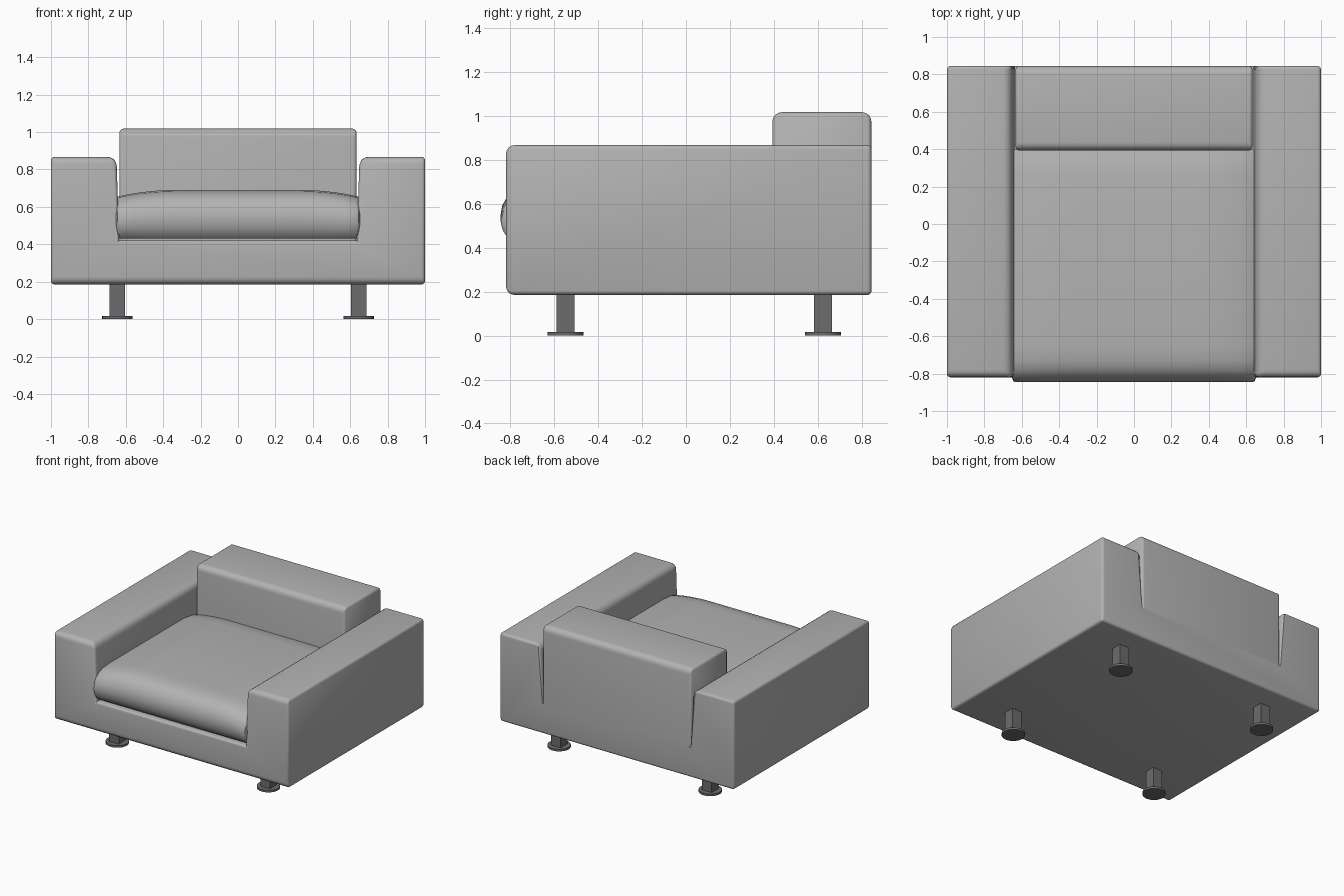
import bpy, bmesh, math
from mathutils import Vector

if "Cube" in bpy.data.objects:
    bpy.data.objects.remove(bpy.data.objects["Cube"])


def material(name, value):
    m = bpy.data.materials.new(name)
    m.use_nodes = True
    colour = (value, value, value, 1)
    m.diffuse_color = colour
    m.node_tree.nodes["Principled BSDF"].inputs["Base Color"].default_value = colour
    return m


upholstery = material("grey upholstery", 0.45)
metal = material("dark metal", 0.15)


def finish(bm, name, mat, bevel=None):
    """Turn bm into an object; bevel(mid, direction) gives each edge's radius."""
    bmesh.ops.recalc_face_normals(bm, faces=bm.faces[:])
    if bevel:
        layer = bm.edges.layers.float.new("bevel_weight_edge")
        for e in bm.edges:
            a, b = (v.co for v in e.verts)
            e[layer] = bevel((a + b) / 2, (b - a).normalized()) / 0.05
    mesh = bpy.data.meshes.new(name)
    bm.to_mesh(mesh)
    bm.free()
    mesh.materials.append(mat)
    obj = bpy.data.objects.new(name, mesh)
    bpy.context.collection.objects.link(obj)
    bpy.ops.object.select_all(action="DESELECT")
    obj.select_set(True)
    bpy.context.view_layer.objects.active = obj
    if bevel:
        mod = obj.modifiers.new("soft edges", "BEVEL")
        mod.limit_method = "WEIGHT"
        mod.width = 0.05
        mod.segments = 4
        bpy.ops.object.modifier_apply(modifier=mod.name)
    bpy.ops.object.shade_smooth_by_angle(angle=math.radians(35))
    return obj


def loft(sections):
    """Skin rings of points with equal counts and cap both ends."""
    bm = bmesh.new()
    rings = [[bm.verts.new(p) for p in s] for s in sections]
    for r, s in zip(rings, rings[1:]):
        for i in range(len(r)):
            j = (i + 1) % len(r)
            bm.faces.new((r[i], r[j], s[j], s[i]))
    bm.faces.new(rings[0])
    bm.faces.new(rings[-1])
    return bm


FRONT, BACK, FLOOR = -0.82, 0.845, 0.42

# Base and both arms, one U-shaped profile run from front to back
half = [(1, 0.185), (1, 0.868), (0.65, 0.868), (0.635, FLOOR)]
outline = half + [(-x, z) for x, z in reversed(half)]


def frame_bevel(mid, d):
    inner = abs(mid.x) < 0.66
    if abs(d.y) > 0.9:                      # edges running front to back
        if mid.z < 0.2:
            return 0.02
        return 0 if mid.z < 0.5 else (0.05 if inner else 0.02)
    if mid.y > 0:                           # rear outline
        return 0 if inner and 0.3 < mid.z < 0.5 else 0.02
    if abs(d.x) > 0.9:                      # front horizontals
        return 0.02 if 0.3 < mid.z < 0.5 else 0.04
    return 0.02


finish(loft([[(x, y, z) for x, z in outline] for y in (FRONT, BACK)]),
       "base_and_arms", upholstery, frame_bevel)

# Backrest block, standing flush on the rear of the base
rest = [(0.393, FLOOR), (BACK, FLOOR), (BACK, 1.018), (0.393, 1.018)]


def rest_bevel(mid, d):
    if mid.z < 0.5:
        return 0
    return 0.045 if abs(d.x) > 0.9 else 0.02


finish(loft([[(x, y, z) for y, z in rest] for x in (-0.633, 0.633)]),
       "backrest", upholstery, rest_bevel)

# Seat cushion: rolled front, crowned top, softly bulging ends
side = [(0.40, 0.43), (-0.79, 0.43), (-0.815, 0.45), (-0.836, 0.49),
        (-0.846, 0.54), (-0.838, 0.59), (-0.815, 0.635), (-0.78, 0.665),
        (-0.73, 0.683), (-0.65, 0.69), (0.26, 0.69), (0.34, 0.678), (0.40, 0.66)]
centre = Vector((-0.22, 0.545))


def cushion_section(x):
    t = max(0, (abs(x) - 0.34) / 0.30)
    crown = 1 - 0.13 * t ** 2
    ring = []
    for y, z in side:
        ring.append(Vector((x, y, 0.43 + (z - 0.43) * crown)))
    return ring


def cushion_end(sign, x, shrink):
    ring = cushion_section(sign * 0.635)
    for p in ring:
        p.x = sign * x
        p.y += shrink if p.y < centre.x else -shrink
        p.z += (centre.y - p.z) * shrink * 8
    return ring


ends = [(0.656, 0.05), (0.652, 0.022), (0.645, 0.006)]
sections = [cushion_end(-1, *e) for e in ends]
sections += [cushion_section(-0.635 + 1.27 * i / 20) for i in range(21)]
sections += [cushion_end(1, *e) for e in reversed(ends)]
finish(loft(sections), "seat_cushion", upholstery)

# Four legs: square post on a round foot plate
for x, side_name in ((-0.645, "right"), (0.645, "left")):
    for y, end_name in ((-0.55, "front"), (0.625, "rear")):
        bm = bmesh.new()
        post = bmesh.ops.create_cube(bm, size=1)["verts"]
        bmesh.ops.scale(bm, vec=(0.082, 0.082, 0.18), verts=post)
        bmesh.ops.translate(bm, vec=(x, y, 0.105), verts=post)
        foot = bmesh.ops.create_cone(bm, cap_ends=True, segments=24, radius1=0.082,
                                     radius2=0.082, depth=0.016)["verts"]
        bmesh.ops.translate(bm, vec=(x, y, 0.008), verts=foot)
        finish(bm, f"{end_name}_{side_name}_leg", metal)
